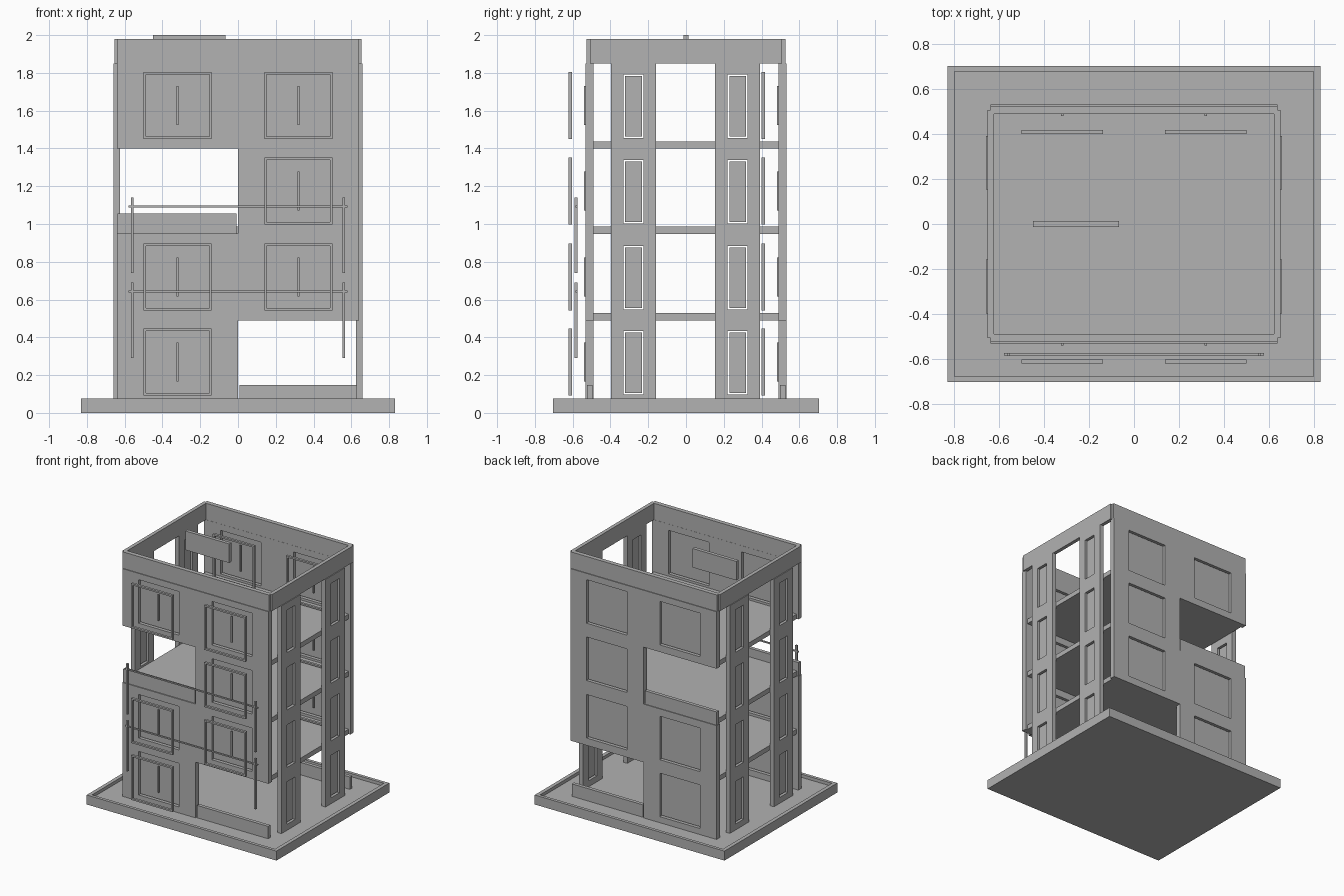
import bpy
import bmesh
from mathutils import Matrix, Vector

cube = bpy.data.objects.get("Cube")
if cube:
    bpy.data.objects.remove(cube, do_unlink=True)

# Single plain grey for the whole building
grey = bpy.data.materials.new("plain grey")
grey.use_nodes = True
colour = (0.445, 0.445, 0.445, 1)
grey.diffuse_color = colour
grey.node_tree.nodes["Principled BSDF"].inputs["Base Color"].default_value = colour


def finish(name, bm):
    mesh = bpy.data.meshes.new(name)
    bmesh.ops.recalc_face_normals(bm, faces=bm.faces)
    bm.to_mesh(mesh)
    bm.free()
    mesh.materials.append(grey)
    obj = bpy.data.objects.new(name, mesh)
    bpy.context.collection.objects.link(obj)
    return obj


def box(name, x, y, z):
    """Box from (min, max) ranges."""
    bm = bmesh.new()
    size = [b - a for a, b in (x, y, z)]
    mid = [(a + b) / 2 for a, b in (x, y, z)]
    bmesh.ops.create_cube(bm, size=1, matrix=Matrix.Translation(mid) @ Matrix.Diagonal((*size, 1)))
    return finish(name, bm)


def panel(name, axis, rect, holes, near, far):
    """Slab with rectangular holes; rect and holes are (u0, u1, v0, v1)."""
    place = {"x": lambda u, v: (near, u, v),
             "y": lambda u, v: (u, near, v),
             "z": lambda u, v: (u, v, near)}[axis]
    step = Vector([far - near if a == axis else 0 for a in "xyz"])
    areas = [rect] + holes
    us = sorted({round(c, 4) for r in areas for c in r[:2]})
    vs = sorted({round(c, 4) for r in areas for c in r[2:]})
    bm = bmesh.new()
    for u0, u1 in zip(us, us[1:]):
        for v0, v1 in zip(vs, vs[1:]):
            u, v = (u0 + u1) / 2, (v0 + v1) / 2
            if not any(h[0] < u < h[1] and h[2] < v < h[3] for h in holes):
                bm.faces.new([bm.verts.new(place(*p))
                              for p in ((u0, v0), (u1, v0), (u1, v1), (u0, v1))])
    bmesh.ops.remove_doubles(bm, verts=bm.verts, dist=0.0001)
    bmesh.ops.recalc_face_normals(bm, faces=bm.faces)
    ext = bmesh.ops.extrude_face_region(bm, geom=bm.faces[:], use_keep_orig=True)
    moved = [g for g in ext["geom"] if isinstance(g, bmesh.types.BMVert)]
    bmesh.ops.translate(bm, verts=moved, vec=step)
    return finish(name, bm)


def around(u, v, half_u, half_v):
    return (u - half_u, u + half_u, v - half_v, v + half_v)


GROUND = 0.05
WALL_TOP = 1.85
STOREYS = [0.27, 0.72, 1.175, 1.628]
LEFT, RIGHT = 0.32, -0.32
WINDOWS = [(RIGHT, STOREYS[0]), (RIGHT, STOREYS[1]), (LEFT, STOREYS[1]),
           (LEFT, STOREYS[2]), (RIGHT, STOREYS[3]), (LEFT, STOREYS[3])]

# Base with raised rim
box("base_floor", (-0.83, 0.83), (-0.705, 0.705), (0, GROUND))
panel("base_rim", "z", (-0.83, 0.83, -0.705, 0.705), [(-0.8, 0.8, -0.68, 0.68)], GROUND, 0.075)

# Floor slabs
for i, z in enumerate((0.49, 0.948, 1.4)):
    box(f"floor_slab_{i + 1}", (-0.625, 0.625), (-0.5, 0.5), (z, z + 0.038))

# Front and back walls share the same layout, shifted along y
gaps = [(-0.64, 0, 0.95, 1.4), (0, 0.64, GROUND, 0.49)]
for side, dy in (("front", 0), ("back", 1.022)):
    holes = gaps + [around(x, z, 0.177, 0.172) for x, z in WINDOWS]
    panel(f"{side}_wall", "y", (-0.64, 0.64, GROUND, WALL_TOP), holes, dy - 0.532, dy - 0.49)
    low_y = (dy - 0.524, dy - 0.496)
    box(f"{side}_upper_balcony_wall", (-0.637, -0.008), low_y, (0.95, 1.055))
    box(f"{side}_lower_balcony_wall", (0.008, 0.63), low_y, (GROUND, 0.148))
    for i, (x, z) in enumerate(WINDOWS):
        tag = f"{side}_window_{i + 1}"
        box(f"{tag}_pane", (x - 0.171, x + 0.171), (dy - 0.516, dy - 0.506), (z - 0.166, z + 0.166))
        panel(f"{tag}_frame", "y", around(x, z, 0.181, 0.177), [around(x, z, 0.168, 0.164)],
              dy - 0.622, dy - 0.603)
        box(f"{tag}_handle", (x - 0.005, x + 0.005), (dy - 0.541, dy - 0.531),
            (z - 0.103, z + 0.103))

# Side piers with a stack of narrow windows
for side, s in (("left", 1), ("right", -1)):
    for place, y in (("front", -0.278), ("back", 0.273)):
        slots = [around(y, z - 0.005, 0.052, 0.168) for z in STOREYS]
        panel(f"{side}_{place}_pier", "x", (y - 0.12, y + 0.12, GROUND, WALL_TOP), slots,
              s * 0.624, s * 0.659)
        for i, z in enumerate(STOREYS):
            box(f"{side}_{place}_pier_pane_{i + 1}", sorted((s * 0.636, s * 0.647)),
                (y - 0.044, y + 0.044), (z - 0.165, z + 0.155))

# Roof parapet: four plates with notched corners
for side, s in (("left", 1), ("right", -1)):
    box(f"{side}_parapet", sorted((s * 0.624, s * 0.653)), (-0.508, 0.508), (WALL_TOP, 1.98))
for side, s in (("back", 1), ("front", -1)):
    box(f"{side}_parapet", (-0.64, 0.64), sorted((s * 0.491, s * 0.526)), (WALL_TOP, 1.98))

# Roof board
box("roof_board", (-0.45, -0.067), (-0.014, 0.014), (1.85, 2.0))

# Front railings
for i, z in enumerate((0.49, 0.94)):
    box(f"rail_{i + 1}", (-0.58, 0.58), (-0.586, -0.575), (z + 0.148, z + 0.158))
    for side, x in (("left", 0.56), ("right", -0.56)):
        box(f"{side}_rail_post_{i + 1}", (x - 0.007, x + 0.007), (-0.589, -0.575),
            (z - 0.2, z + 0.2))
